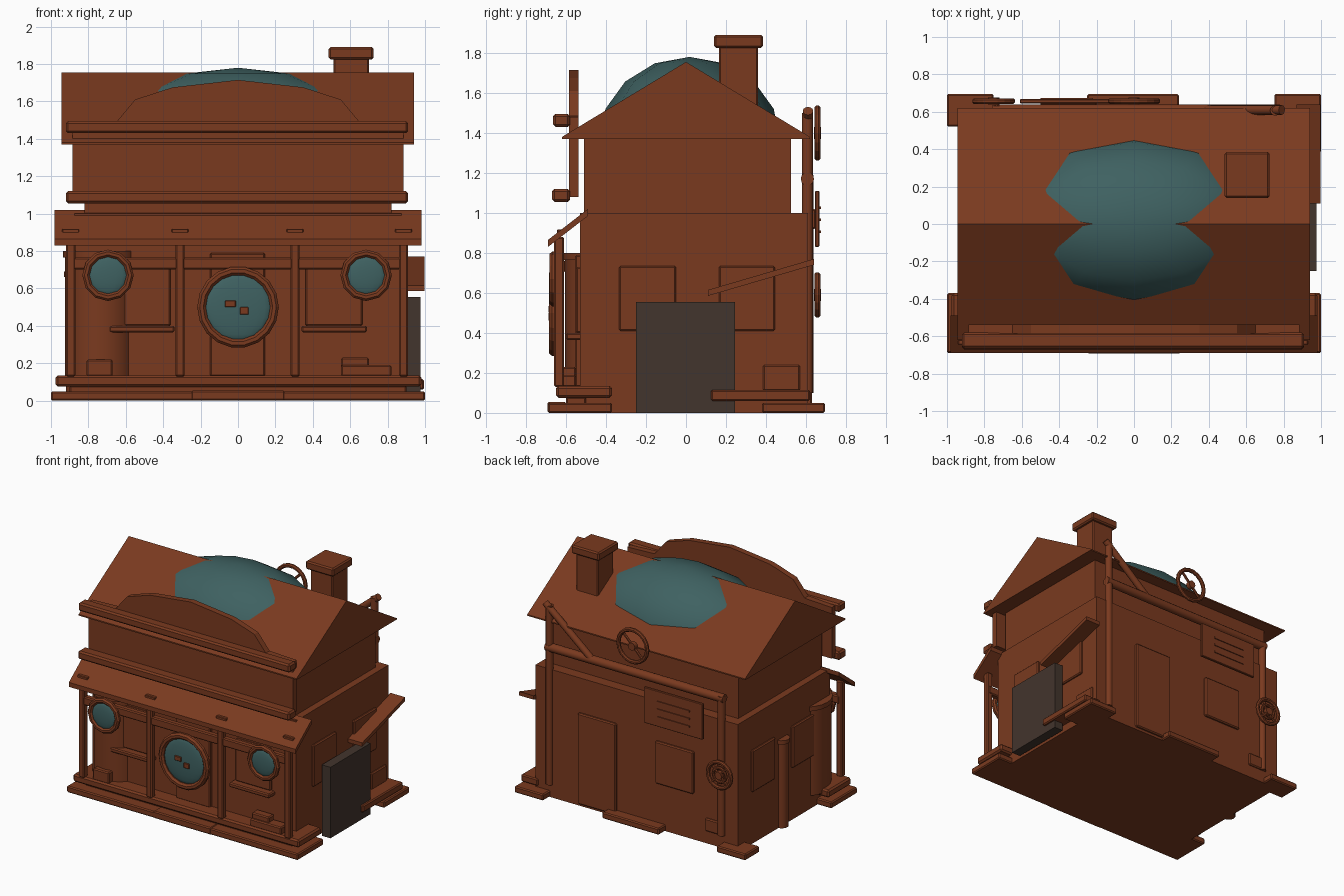
import bpy, bmesh, math
from mathutils import Vector

if "Cube" in bpy.data.objects:
    bpy.data.objects.remove(bpy.data.objects["Cube"])


def material(name, rgb):
    m = bpy.data.materials.new(name)
    m.diffuse_color = (*rgb, 1)
    m.use_nodes = True
    m.node_tree.nodes["Principled BSDF"].inputs["Base Color"].default_value = m.diffuse_color
    return m


BROWN = material("brown wood", (0.195, 0.042, 0.0135))
TEAL = material("teal glass", (0.049, 0.12, 0.12))
DARK = material("dark iron", (0.055, 0.035, 0.026))


def finish(name, bm, mat=BROWN, bevel=0, smooth=False):
    bmesh.ops.recalc_face_normals(bm, faces=bm.faces)
    mesh = bpy.data.meshes.new(name)
    bm.to_mesh(mesh)
    bm.free()
    ob = bpy.data.objects.new(name, mesh)
    bpy.context.collection.objects.link(ob)
    mesh.materials.append(mat)
    if bevel:
        mod = ob.modifiers.new("bevel", 'BEVEL')
        mod.width, mod.segments = bevel, 1
    if smooth:
        bpy.context.view_layer.objects.active = ob
        ob.select_set(True)
        bpy.ops.object.shade_smooth_by_angle(angle=math.radians(40))
        ob.select_set(False)
    return ob


def box(name, x0, x1, y0, y1, z0, z1, mat=BROWN, bevel=0.008):
    bm = bmesh.new()
    bmesh.ops.create_cube(bm, size=1)
    for v in bm.verts:
        v.co = Vector(((x0 + x1) / 2 + v.co.x * (x1 - x0),
                       (y0 + y1) / 2 + v.co.y * (y1 - y0),
                       (z0 + z1) / 2 + v.co.z * (z1 - z0)))
    return finish(name, bm, mat, bevel)


def extrude(name, points, offset, bevel=0):
    """Extrude a closed outline by an offset."""
    bm = bmesh.new()
    face = bm.faces.new([bm.verts.new(p) for p in points])
    ext = bmesh.ops.extrude_face_region(bm, geom=[face])
    verts = [g for g in ext["geom"] if isinstance(g, bmesh.types.BMVert)]
    bmesh.ops.translate(bm, vec=offset, verts=verts)
    return finish(name, bm, BROWN, bevel)


def rod(name, a, b, r, mat=BROWN, sides=12):
    a, b = Vector(a), Vector(b)
    bm = bmesh.new()
    bmesh.ops.create_cone(bm, cap_ends=True, segments=sides, radius1=r, radius2=r, depth=(b - a).length)
    bm.transform((b - a).to_track_quat('Z', 'Y').to_matrix().to_4x4())
    bmesh.ops.translate(bm, vec=(a + b) / 2, verts=bm.verts)
    return finish(name, bm, mat, 0, True)


def ring(name, x, y, z, r, t, sides=16, depth=1):
    """Ring facing along y, with an octagonal section."""
    bm = bmesh.new()
    rows = []
    for i in range(sides):
        a = math.tau * i / sides
        rows.append([])
        for j in range(8):
            b = math.tau * (j + 0.5) / 8
            rr = r + t * math.cos(b)
            rows[-1].append(bm.verts.new((x + rr * math.cos(a), y + depth * t * math.sin(b), z + rr * math.sin(a))))
    for i in range(sides):
        p, q = rows[i], rows[(i + 1) % sides]
        for j in range(8):
            k = (j + 1) % 8
            bm.faces.new((p[j], p[k], q[k], q[j]))
    return finish(name, bm)


def ellipsoid(name, c, r, mat, u=12, v=8):
    bm = bmesh.new()
    bmesh.ops.create_uvsphere(bm, u_segments=u, v_segments=v, radius=1)
    for p in bm.verts:
        p.co = Vector([c[i] + p.co[i] * r[i] for i in range(3)])
    return finish(name, bm, mat, 0, True)


# Main storeys and gable roof
box("lower_storey", -.875, .875, -.53, .61, 0, 1, bevel=0)
box("upper_storey", -.82, .82, -.51, .525, 1, 1.38, bevel=0)
extrude("gable_roof", [(-.945, -.62, 1.37), (-.945, .62, 1.37), (-.945, .62, 1.38), (-.945, 0, 1.755),
                       (-.945, -.62, 1.38)], (1.885, 0, 0))
ellipsoid("roof_dome", (0, .018, 1.36), (.75, .455, .42), TEAL)
box("chimney", .51, .70, .165, .36, 1.4, 1.84)
box("chimney_cap", .485, .725, .14, .385, 1.825, 1.89, bevel=.01)

# False front with arched top and mouldings
half = [(.885, 1.08), (.885, 1.48), (.65, 1.49), (.55, 1.61), (.35, 1.675)]
outline = half + [(0, 1.715)] + [(-x, z) for x, z in reversed(half)]
extrude("false_front", [(x, -.585, z) for x, z in outline], (0, .047, 0))
box("upper_moulding", -.92, .91, -.665, -.58, 1.43, 1.495, bevel=.012)
box("lower_moulding", -.92, .91, -.67, -.58, 1.055, 1.12, bevel=.012)

# Foundation plate, pads, porch floor and steps
box("porch_base", -1, 1, -.69, -.37, 0, .05)
box("back_pad_left", -1, -.75, .52, .695, 0, .05)
box("back_pad_right", .75, 1, .38, .695, 0, .05)
box("front_step", -.25, .25, -.693, -.6, 0, .055)
box("back_step", -.25, .24, .6, .695, 0, .05)
box("porch_floor", -.975, .98, -.65, -.37, .075, .135, bevel=.012)
box("porch_skirt", -.9, .9, -.6, -.5, .04, .08)

# Porch roof, posts and beam
extrude("porch_roof", [(-.98, -.69, .83), (-.98, -.69, .865), (-.98, -.49, 1.02), (-.98, -.49, .985)],
        (1.96, 0, 0))
for i, x in enumerate((-.895, -.31, .305, .885)):
    box(f"porch_post_{i}", x - .025, x + .025, -.66, -.61, .13, .88)
    box(f"roof_cleat_{i}", x - .045, x + .045, -.645, -.615, .893, .918, bevel=.004)
box("porch_beam", -.9, .9, -.655, -.605, .70, .765)

# Front door, windows and sills
box("front_door", -.15, .145, -.555, -.52, .13, .79)
for i, s in enumerate((-1, 1)):
    x0, x1 = sorted((s * .36, s * .665))
    box(f"front_window_{i}", x0, x1, -.55, -.52, .4, .73)
    x0, x1 = sorted((s * .34, s * .69))
    box(f"front_sill_{i}", x0, x1, -.6, -.52, .365, .4)

# Round signs with domed glass
ring("centre_sign_ring", 0, -.66, .5, .195, .025, 18, 1.1)
ellipsoid("centre_sign_glass", (0, -.655, .5), (.18, .025, .18), TEAL, 20, 10)
box("centre_sign_mark_left", -.07, -.012, -.688, -.67, .5, .535, bevel=.003)
box("centre_sign_mark_right", .01, .056, -.688, -.67, .46, .5, bevel=.003)
for i, x in enumerate((-.695, .685)):
    ring(f"side_sign_ring_{i}", x, -.66, .67, .118, .021, 12, 1.1)
    ellipsoid(f"side_sign_glass_{i}", (x, -.66, .67), (.108, .02, .108), TEAL, 16, 8)

# Barrel-like corner tank and porch crates
rod("corner_tank", (-.735, -.415, .1), (-.735, -.415, .79), .19, sides=20)
rod("corner_tank_rim", (-.735, -.415, .765), (-.735, -.415, .8), .2, sides=20)
box("crate_left", -.81, -.67, -.64, -.58, .13, .22)
box("crate_right_low", .55, .82, -.64, -.55, .13, .19)
box("crate_right_high", .55, .70, -.62, -.55, .18, .23)

# Side windows on both walls
for i, s in enumerate((-1, 1)):
    x0, x1 = sorted((s * .86, s * .892))
    box(f"side_window_front_{i}", x0, x1, -.335, -.05, .41, .735)
    box(f"side_window_rear_{i}", x0, x1, .165, .445, .41, .735)
rod("left_wall_pipe", (-.87, .06, 0), (-.87, .06, .67), .05)
rod("left_wall_pipe_cap", (-.87, .06, .66), (-.87, .06, .69), .06)

# Right side: iron door, awning, loading shelf and crate
box("iron_door", .9, .975, -.25, .245, 0, .555, DARK, 0)
extrude("side_awning", [(.87, .11, .585), (.87, .11, .615), (.87, .64, .77), (.87, .64, .74)], (.128, 0, 0))
box("loading_shelf", .85, .995, .125, .62, .06, .115)
box("shelf_crate", .84, .89, .385, .57, .11, .24)

# Back: poles, horizontal bar and diagonal brace
rod("tall_pole", (.755, .607, .1), (.755, .607, 1.5), .028)
rod("short_pole", (-.735, .61, .1), (-.735, .61, 1.19), .028)
rod("cross_bar", (-.76, .607, 1.17), (.78, .607, 1.17), .033)
rod("diagonal_brace", (.79, .61, 1.51), (.38, .61, 1.17), .026)

# Back: door, window and notice board with slats
box("back_door", .17, .5, .6, .63, .02, .73)
box("back_window", -.5, -.17, .6, .63, .36, .69)
box("notice_board", -.61, -.1, .645, .667, .83, 1.11, bevel=.004)
box("notice_board_mount", -.5, -.2, .6, .65, .92, 1.02)
for i in range(3):
    box(f"notice_slat_{i}", -.5, -.22, .66, .674, .9 + i * .06, .912 + i * .06, bevel=0)
box("back_low_box", -.72, -.6, .6, .625, .1, .2)

# Back: two hand wheels
for n, x, z, r in (("large", 0, 1.4, .125), ("small", -.75, .59, .1)):
    ring(n + "_wheel_rim", x, .657, z, r, .016, 18)
    rod(n + "_wheel_hub", (x, .64, z), (x, .675, z), .03)
    for k in range(2):
        a = math.pi * (k / 2 + .25)
        d = Vector((math.cos(a), 0, math.sin(a))) * r
        c = Vector((x, .657, z))
        if n == "small" or k == 0:
            rod(f"{n}_wheel_spoke_{k}", c - d, c + d, .01, sides=6)
ring("small_wheel_inner", -.75, .655, .59, .055, .012, 14)
